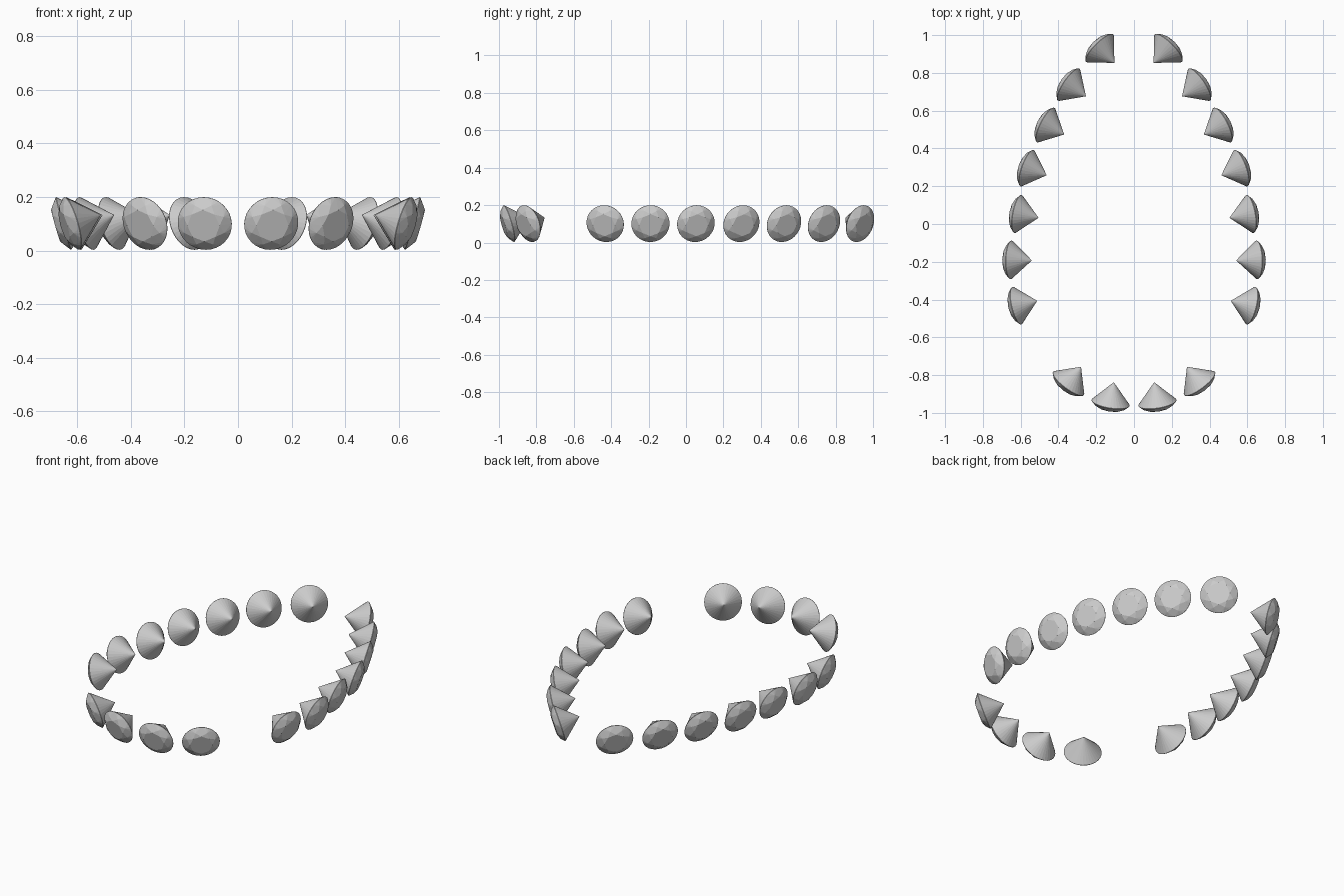
import bpy, bmesh
from math import sin, cos, pi, radians
from mathutils import Matrix

if "Cube" in bpy.data.objects:
    bpy.data.objects.remove(bpy.data.objects["Cube"])

R = 0.102        # girdle radius
TABLE = 0.6      # table radius as a share of R
CROWN = 0.031    # crown height
PAVILION = 0.115 # pavilion depth
TILT = 16        # crown leans down by this many degrees


def ring(n, r, h, offset=0.0):
    # ring of points around the local +X axis
    return [(h, r * cos(2 * pi * i / n + offset), r * sin(2 * pi * i / n + offset))
            for i in range(n)]


def gem_mesh():
    # brilliant cut: octagonal table, kite facets, round girdle, pointed pavilion
    mid = 0.8
    mid_h = CROWN * (1 - mid * cos(pi / 8)) / (1 - TABLE)
    pts = ring(8, R * TABLE, CROWN) + ring(8, R * mid, mid_h, pi / 8)
    pts += ring(32, R, 0.001) + ring(32, R, -0.001) + [(-PAVILION, 0, 0)]
    bm = bmesh.new()
    for p in pts:
        bm.verts.new(p)
    bmesh.ops.convex_hull(bm, input=bm.verts[:])
    bmesh.ops.dissolve_limit(bm, angle_limit=radians(0.5), verts=bm.verts[:], edges=bm.edges[:])
    bmesh.ops.recalc_face_normals(bm, faces=bm.faces[:])
    me = bpy.data.meshes.new("gem")
    bm.to_mesh(me)
    bm.free()
    return me


# girdle centre x, y and facing angle for the right half
stones = [
    (0.182, 0.931, 45),
    (0.346, 0.738, 34),
    (0.468, 0.524, 27),
    (0.566, 0.296, 20),
    (0.614, 0.053, 10.5),
    (0.651, -0.190, 1.5),
    (0.620, -0.432, -13),
    (0.347, -0.844, -53),
    (0.124, -0.947, -81),
]

mesh = gem_mesh()
for i, (x, y, a) in enumerate(stones, 1):
    for side, s in (("right", 1), ("left", -1)):
        ob = bpy.data.objects.new(f"gem_{side}_{i}", mesh)
        facing = a if s == 1 else 180 - a
        ob.matrix_world = (Matrix.Translation((s * x, y, 0.101))
                           @ Matrix.Rotation(radians(facing), 4, 'Z')
                           @ Matrix.Rotation(radians(TILT), 4, 'Y'))
        bpy.context.collection.objects.link(ob)
